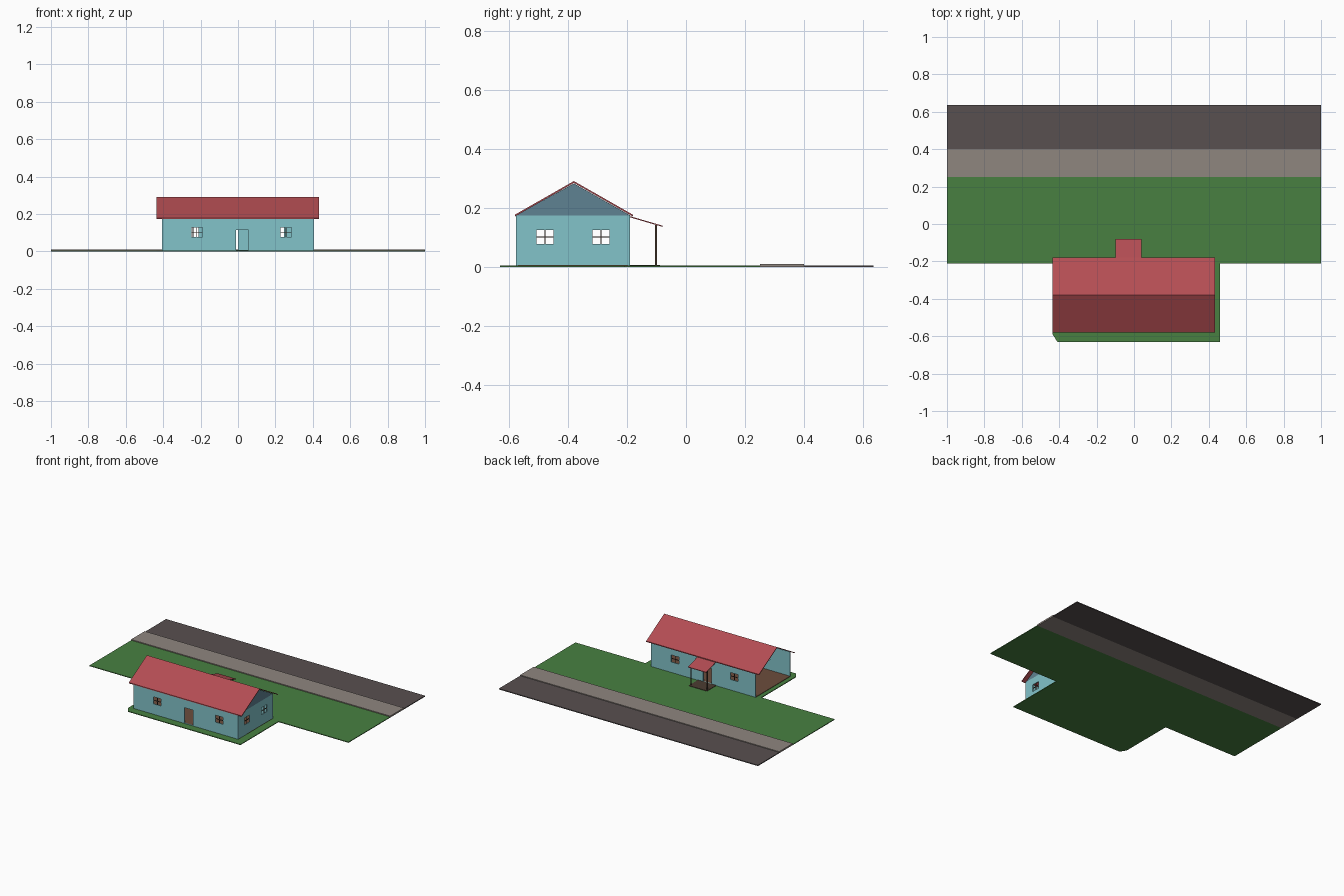
import bpy, bmesh
from mathutils import Vector

cube = bpy.data.objects.get("Cube")
if cube:
    bpy.data.objects.remove(cube, do_unlink=True)


def material(name, rgb):
    lin = [((c / 255 + 0.055) / 1.055) ** 2.4 for c in rgb] + [1.0]
    m = bpy.data.materials.new(name)
    m.use_nodes = True
    m.diffuse_color = lin
    m.node_tree.nodes["Principled BSDF"].inputs["Base Color"].default_value = lin
    return m


grass = material("grass_green", (72, 128, 65))
stone = material("pavement_grey", (143, 134, 127))
asphalt = material("road_grey", (88, 80, 80))
blue = material("wall_blue", (130, 195, 202))
slate = material("gable_blue", (95, 130, 146))
red = material("roof_red", (180, 77, 83))
brown = material("floor_brown", (108, 77, 60))
wood = material("dark_wood", (76, 60, 50))


def finish(name, bm, mat):
    bmesh.ops.recalc_face_normals(bm, faces=bm.faces)
    me = bpy.data.meshes.new(name)
    bm.to_mesh(me)
    bm.free()
    me.materials.append(mat)
    ob = bpy.data.objects.new(name, me)
    bpy.context.collection.objects.link(ob)
    return ob


def extrude(name, points, offset, mat):
    """Extrude a flat outline of 3D points along an offset."""
    bm = bmesh.new()
    face = bm.faces.new([bm.verts.new(p) for p in points])
    geom = bmesh.ops.extrude_face_region(bm, geom=[face])["geom"]
    verts = [v for v in geom if isinstance(v, bmesh.types.BMVert)]
    bmesh.ops.translate(bm, verts=verts, vec=offset)
    return finish(name, bm, mat)


def box(name, x, y, z, mat):
    pts = [(x[0], y[0], z[0]), (x[1], y[0], z[0]), (x[1], y[1], z[0]), (x[0], y[1], z[0])]
    return extrude(name, pts, (0, 0, z[1] - z[0]), mat)


def wall(name, place, span, inward, holes):
    """Wall sheet with rectangular holes (u0, u1, z0, z1), thickened inward."""
    us = sorted({*span, *(u for h in holes for u in h[:2])})
    zs = sorted({BASE, EAVE, *(z for h in holes for z in h[2:])})
    bm = bmesh.new()
    for a, b in zip(us, us[1:]):
        for c, d in zip(zs, zs[1:]):
            u, z = (a + b) / 2, (c + d) / 2
            if not any(h[0] < u < h[1] and h[2] < z < h[3] for h in holes):
                bm.faces.new([bm.verts.new(place(*p)) for p in ((a, c), (b, c), (b, d), (a, d))])
    bmesh.ops.remove_doubles(bm, verts=bm.verts, dist=1e-5)
    geom = bmesh.ops.extrude_face_region(bm, geom=bm.faces[:])["geom"]
    verts = [v for v in geom if isinstance(v, bmesh.types.BMVert)]
    bmesh.ops.translate(bm, verts=verts, vec=Vector(inward) * THICK)
    # the starting sheet stays in place as the outer skin
    finish(name, bm, blue)


def window(u):
    return (u - 0.029, u + 0.029, 0.078, 0.127)


BASE, EAVE, THICK, BAR = 0.005, 0.176, 0.006, 0.002
XW, YF, YB, YM = 0.405, -0.576, -0.19, -0.38

# Ground: lawn with back yard, pavement and road
lawn = [(-1, 0.25), (-1, -0.21), (-0.435, -0.21), (-0.435, -0.59), (-0.41, -0.63),
        (0.46, -0.63), (0.46, -0.21), (1, -0.21), (1, 0.25)]
extrude("lawn", [(x, y, 0) for x, y in lawn], (0, 0, BASE), grass)
box("pavement", (-1, 1), (0.25, 0.4), (0, 0.011), stone)
box("road", (-1, 1), (0.4, 0.635), (0, 0.006), asphalt)

# Floors
box("house_floor", (-XW, XW), (YF + THICK, YB - THICK), (BASE, 0.008), brown)
box("porch_floor", (-0.1, 0.04), (YB, -0.088), (BASE, 0.008), wood)

# Walls with open doorways and windows; one end is open
front_windows, back_windows, end_windows = (-0.22, 0.257), (-0.24, 0.218), (-0.478, -0.288)
wall("front_wall", lambda u, z: (u, YF, z), (-XW, XW), (0, 1, 0),
     [window(u) for u in front_windows] + [(-0.01, 0.055, 0.008, 0.115)])
wall("back_wall", lambda u, z: (u, YB, z), (-XW, XW), (0, -1, 0),
     [window(u) for u in back_windows] + [(-0.065, 0.0, 0.008, 0.115)])
wall("end_wall", lambda u, z: (XW, u, z), (YF + THICK, YB - THICK), (-1, 0, 0),
     [window(u) for u in end_windows])
extrude("gable", [(XW, YF, EAVE), (XW, YB, EAVE), (XW, YM, 0.284)], (-THICK, 0, 0), slate)


# Crossed window bars
def bars(name, u, along_x, depth):
    u0, u1, z0, z1 = window(u)
    zm = (z0 + z1) / 2
    for part, uu, zz in (("upright", (u - BAR, u + BAR), (z0, z1)),
                         ("crossbar", (u0, u1), (zm - BAR, zm + BAR))):
        x, y = (uu, depth) if along_x else (depth, uu)
        box(f"{name}_{part}", x, y, zz, wood)


for u in front_windows:
    bars("front_window", u, True, (YF + 0.001, YF + 0.005))
for u in back_windows:
    bars("back_window", u, True, (YB - 0.005, YB - 0.001))
for u in end_windows:
    bars("end_window", u, False, (XW - 0.005, XW - 0.001))

# Main roof: a thin folded profile
profile = [(-0.58, 0.172), (YM, 0.286), (-0.18, 0.172), (-0.18, 0.178), (YM, 0.292), (-0.58, 0.178)]
extrude("roof", [(-0.437, y, z) for y, z in profile], (0.871, 0, 0), red)

# Porch roof and posts
slope = [(-0.19, 0.169), (-0.08, 0.137), (-0.08, 0.141), (-0.19, 0.173)]
extrude("porch_roof", [(-0.1, y, z) for y, z in slope], (0.14, 0, 0), red)
for x in (-0.093, 0.033):
    box("porch_post", (x - 0.003, x + 0.003), (-0.105, -0.099), (BASE, 0.143), wood)
